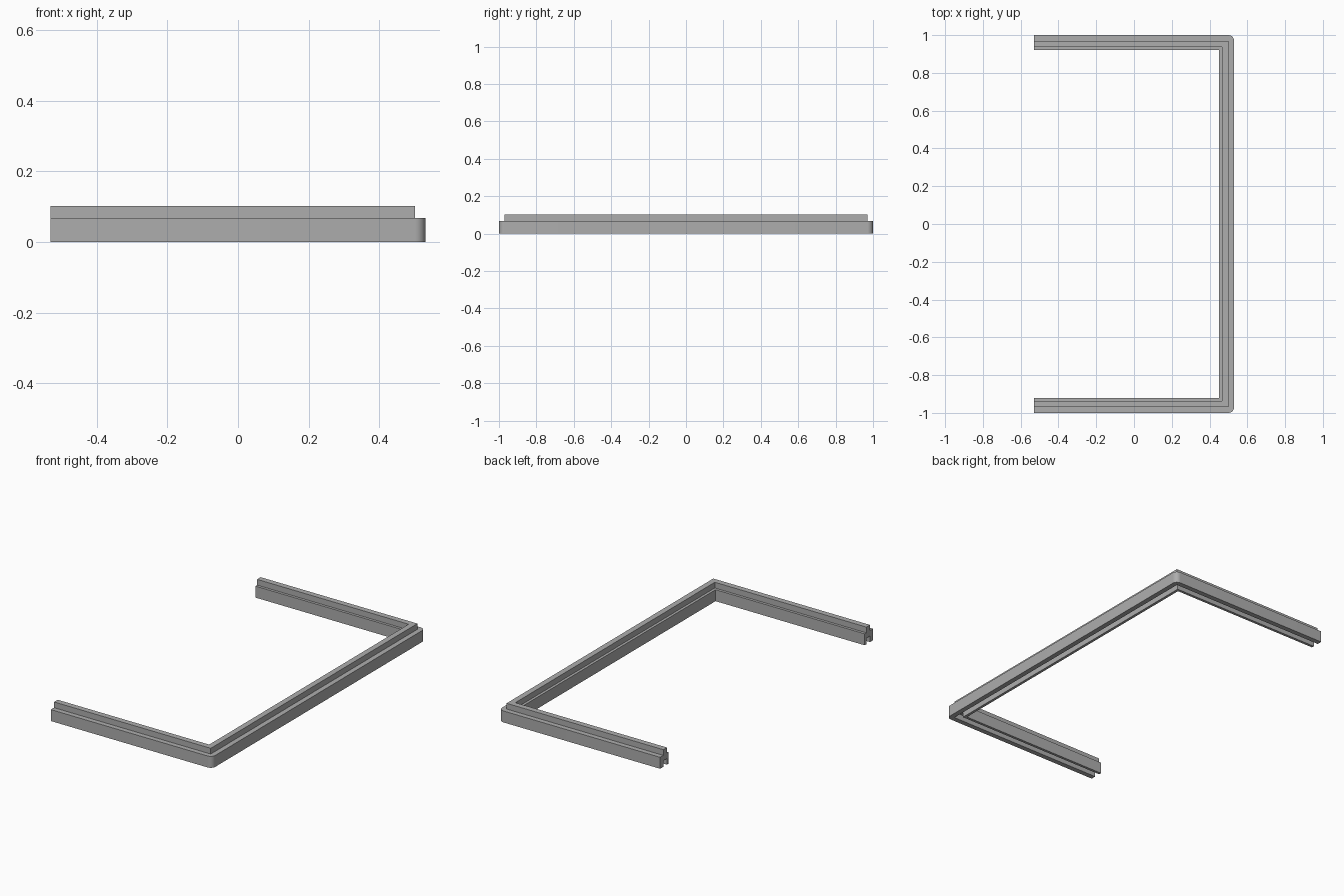
import bpy, bmesh
from math import cos, sin, pi, radians

cube = bpy.data.objects.get("Cube")
if cube:
    bpy.data.objects.remove(cube, do_unlink=True)

grey = bpy.data.materials.new("plain grey")
grey.use_nodes = True
colour = (0.42, 0.42, 0.42, 1)
grey.diffuse_color = colour
grey.node_tree.nodes["Principled BSDF"].inputs["Base Color"].default_value = colour

HALF_X, HALF_Y, RADIUS, STEPS = 0.53, 1.0, 0.03, 10

# Cross-section: (inset from the outer edge, height), ridge above, channel below
profile = [(0, 0), (0, 0.068), (0.03, 0.068), (0.03, 0.102), (0.064, 0.102),
           (0.064, 0.068), (0.08, 0.068), (0.08, 0), (0.064, 0),
           (0.064, 0.036), (0.03, 0.036), (0.03, 0)]


def corner(inset, side, angle):
    """Rounded near the outer edge, mitred further in."""
    centre = max(inset, RADIUS)
    r = max(0, RADIUS - inset)
    return HALF_X - centre + r * cos(angle), side * (HALF_Y - centre + r * sin(angle))


def stations(inset):
    """Path of one profile point round the three-sided frame."""
    angles = [pi / 2 * i / STEPS for i in range(STEPS + 1)]
    path = [(-HALF_X, -HALF_Y + inset)]
    path += [corner(inset, -1, a) for a in reversed(angles)]
    path += [corner(inset, 1, a) for a in angles]
    return path + [(-HALF_X, HALF_Y - inset)]


# Sweep the section and cap both open ends
bm = bmesh.new()
rails = [[bm.verts.new((x, y, z)) for x, y in stations(d)] for d, z in profile]
for a, b in zip(rails, rails[1:] + rails[:1]):
    for i in range(len(a) - 1):
        bm.faces.new((a[i], a[i + 1], b[i + 1], b[i]))
for end in (0, -1):
    bm.faces.new([rail[end] for rail in rails])
bmesh.ops.remove_doubles(bm, verts=bm.verts, dist=0.0001)
bmesh.ops.recalc_face_normals(bm, faces=bm.faces)

mesh = bpy.data.meshes.new("frame_rail")
bm.to_mesh(mesh)
bm.free()
mesh.materials.append(grey)
rail = bpy.data.objects.new("frame_rail", mesh)
bpy.context.collection.objects.link(rail)
bpy.context.view_layer.objects.active = rail
rail.select_set(True)
bpy.ops.object.shade_smooth_by_angle(angle=radians(30))
